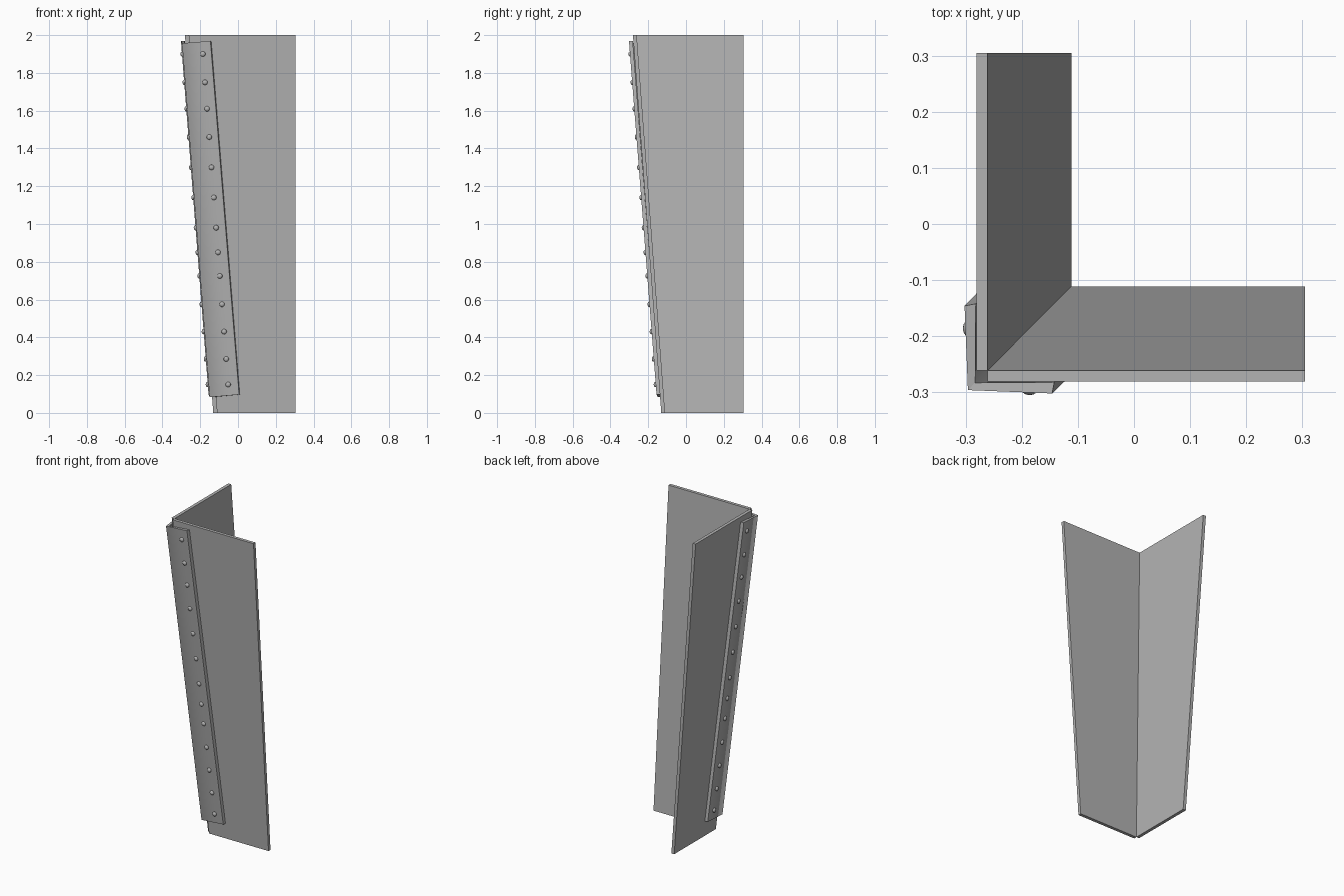
import bpy, bmesh
from mathutils import Matrix, Vector

if "Cube" in bpy.data.objects:
    bpy.data.objects.remove(bpy.data.objects["Cube"])

# Reflection across the x = y plane: turns a front part into its left twin
SWAP = Matrix(((0, 1, 0, 0), (1, 0, 0, 0), (0, 0, 1, 0), (0, 0, 0, 1)))

# Dark grey metal shared by every part
metal = bpy.data.materials.new("dark_metal")
metal.diffuse_color = (0.45, 0.45, 0.45, 1)
metal.use_nodes = True
metal.node_tree.nodes["Principled BSDF"].inputs["Base Color"].default_value = metal.diffuse_color


def finish(name, bm, swap=False):
    if swap:
        bm.transform(SWAP)
    bmesh.ops.recalc_face_normals(bm, faces=bm.faces)
    mesh = bpy.data.meshes.new(name)
    bm.to_mesh(mesh)
    bm.free()
    mesh.materials.append(metal)
    obj = bpy.data.objects.new(name, mesh)
    bpy.context.collection.objects.link(obj)
    return obj


def loft(name, lower, upper, caps, swap=False):
    """Join two matching outlines; caps lists the index loops closing each end."""
    bm = bmesh.new()
    a = [bm.verts.new(p) for p in lower]
    b = [bm.verts.new(p) for p in upper]
    n = len(a)
    for i in range(n):
        j = (i + 1) % n
        bm.faces.new((a[i], a[j], b[j], b[i]))
    for cap in caps:
        bm.faces.new([a[i] for i in cap])
        bm.faces.new([b[i] for i in cap])
    return finish(name, bm, swap)


# Two leaning wall plates that meet along their inner edges
EDGE, THICK = 0.305, 0.02


def plate_outline(corner, z):
    return [(corner, corner - THICK, z), (EDGE, corner - THICK, z),
            (EDGE, corner, z), (corner, corner, z)]


for name, swap in (("front_plate", False), ("left_plate", True)):
    loft(name, plate_outline(-0.111, 0), plate_outline(-0.261, 2), [range(4)], swap)


# Angle strip wrapped over the outside corner, cut square to the leaning edge
def strip_outline(corner, reach, z, rise):
    half = [(corner + reach, corner - 0.006, z + rise),
            (corner + reach + 0.004, corner + 0.014, z + rise)]
    outer = (corner, corner, z)
    inner = (corner + 0.013, corner + 0.013, z)
    flip = [(y, x, h) for x, y, h in half]
    return [outer, half[0], half[1], inner, flip[1], flip[0]]


strip = loft("corner_strip", strip_outline(-0.150, 0.156, 0.083, 0.014),
             strip_outline(-0.296, 0.150, 1.957, 0.012), [(0, 1, 2, 3), (0, 3, 4, 5)])
# Soft shading around the bend; hard edges at the rims and ends
strip.data.shade_smooth()
for edge in strip.data.edges:
    fold = all(v % 6 in (0, 3) for v in edge.vertices) and abs(edge.vertices[0] - edge.vertices[1]) == 6
    edge.use_edge_sharp = not fold

# Rows of domed rivets on both flanges
HEIGHTS = (1.90, 1.75, 1.61, 1.46, 1.30, 1.14, 0.98, 0.85, 0.725, 0.575, 0.43, 0.285, 0.15)
for name, swap in (("front_rivets", False), ("left_rivets", True)):
    bm = bmesh.new()
    for z in HEIGHTS:
        t = (1.9 - z) / 1.75
        centre = Vector((-0.186 + 0.134 * t, -0.296 + 0.134 * t, z))
        squash = Matrix.Diagonal((0.014, 0.009, 0.014, 1))
        bmesh.ops.create_uvsphere(bm, u_segments=12, v_segments=8, radius=1,
                                  matrix=Matrix.Translation(centre) @ squash)
    rivets = finish(name, bm, swap)
    rivets.data.shade_smooth()
